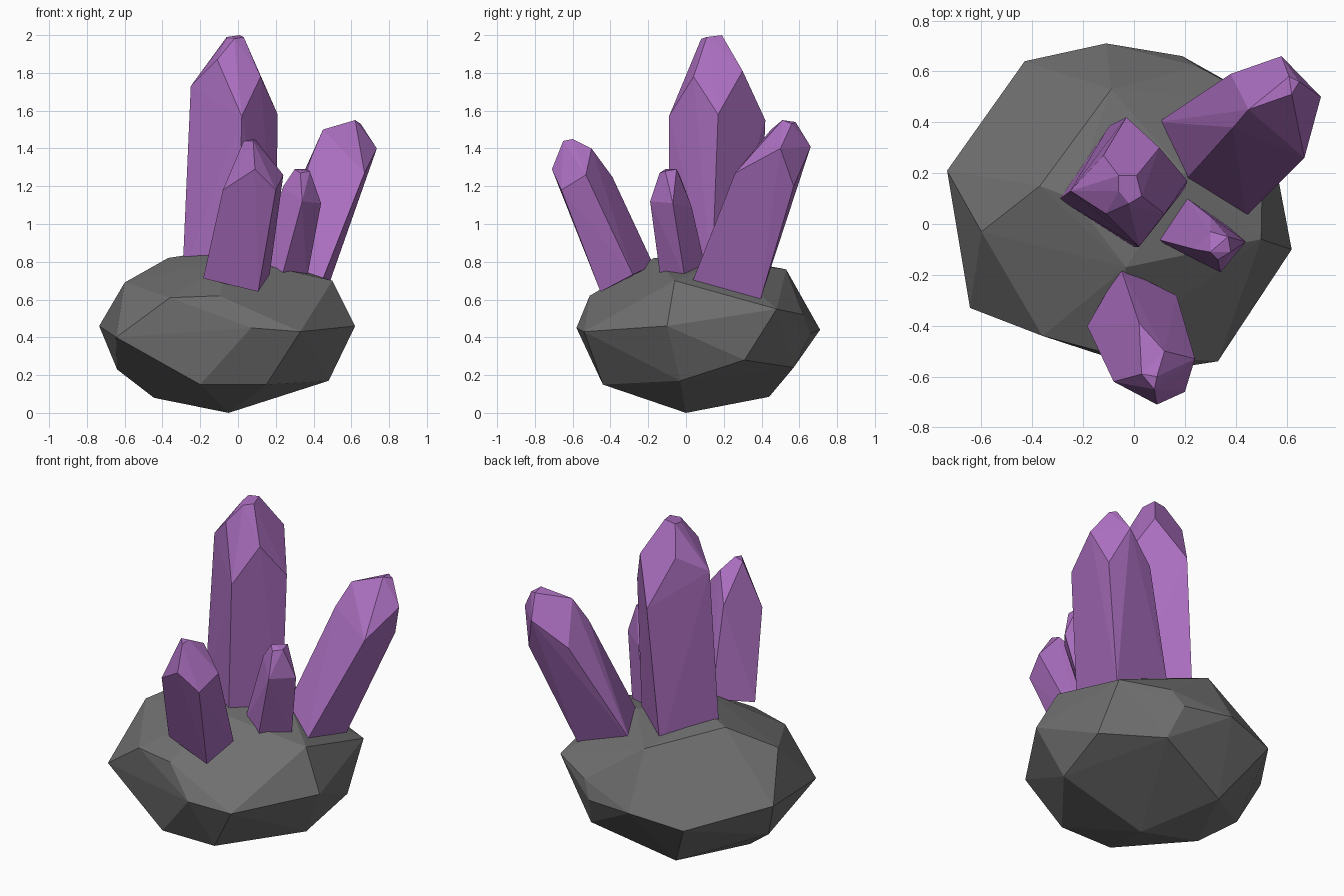
import bpy, bmesh
from mathutils import Vector


def material(name, rgb):
    m = bpy.data.materials.new(name)
    m.diffuse_color = (*rgb, 1)
    return m


def hull_object(name, points, mat):
    """Flat-faced convex solid wrapped around a few points."""
    bm = bmesh.new()
    for p in points:
        bm.verts.new(p)
    bmesh.ops.convex_hull(bm, input=bm.verts[:])
    loose = [v for v in bm.verts if not v.link_faces]
    bmesh.ops.delete(bm, geom=loose, context='VERTS')
    bmesh.ops.dissolve_limit(bm, angle_limit=0.03, verts=bm.verts[:], edges=bm.edges[:])
    bmesh.ops.recalc_face_normals(bm, faces=bm.faces[:])
    me = bpy.data.meshes.new(name)
    bm.to_mesh(me)
    bm.free()
    me.materials.append(mat)
    ob = bpy.data.objects.new(name, me)
    bpy.context.collection.objects.link(ob)
    return ob


def crystal(name, feet, shoulders, tip, sink=0.03):
    """Prism from feet to shoulders, capped by a faceted tip; feet run on into the rock."""
    root = []
    for f, s in zip(feet, shoulders):
        f, s = Vector(f), Vector(s)
        root.append(f + (f - s).normalized() * sink)
    hull_object(name, root + list(shoulders) + list(tip), purple)


purple = material("amethyst purple", (0.40, 0.156, 0.515))
grey = material("rock grey", (0.16, 0.16, 0.16))

# Rock base: underside, waist and crown
under = [(-0.05, 0, 0), (-0.445, 0.02, 0.08), (-0.24, 0.44, 0.085), (0.48, -0.03, 0.17),
         (0.15, -0.44, 0.15), (-0.2, -0.44, 0.15), (-0.64, 0.12, 0.23),
         (0.24, 0.57, 0.24), (0.52, 0.31, 0.28)]
waist = [(-0.735, 0.21, 0.46), (-0.645, -0.33, 0.40), (0.07, -0.58, 0.45),
         (0.33, -0.54, 0.43), (0.62, -0.1, 0.46), (0.57, 0.17, 0.48),
         (0.51, 0.48, 0.55), (0.25, 0.62, 0.52), (0.19, 0.66, 0.42),
         (-0.11, 0.71, 0.44), (-0.43, 0.64, 0.39)]
crown = [(-0.36, -0.44, 0.61), (-0.1, -0.51, 0.62), (-0.6, -0.03, 0.69),
         (-0.37, 0.15, 0.82), (-0.24, 0.1, 0.84), (-0.03, -0.17, 0.82),
         (0.5, -0.06, 0.70), (-0.09, 0.53, 0.76), (0.2, 0.2, 0.80)]
hull_object("rock_base", under + waist + crown, grey)

# Tall central crystal
crystal("tall_crystal",
        [(-0.29, 0.10, 0.82), (0.0, -0.09, 0.8), (0.2, 0.14, 0.78), (-0.09, 0.39, 0.8)],
        [(-0.25, 0.13, 1.73), (0.02, -0.09, 1.57), (0.21, 0.17, 1.58), (-0.03, 0.42, 1.55)],
        [(-0.11, 0.04, 1.87), (0.12, 0.04, 1.78), (0.10, 0.30, 1.81), (-0.12, 0.27, 1.83),
         (-0.06, 0.19, 1.99), (0.01, 0.19, 2.0), (0.03, 0.11, 1.99),
         (-0.02, 0.08, 1.98), (-0.06, 0.13, 1.98)], 0.1)

# Front crystal, leaning forward
crystal("front_crystal",
        [(-0.18, -0.41, 0.73), (0.11, -0.46, 0.66), (0.17, -0.29, 0.75), (-0.05, -0.18, 0.8)],
        [(-0.08, -0.62, 1.18), (0.2, -0.66, 1.18), (0.24, -0.53, 1.26), (0.02, -0.39, 1.25)],
        [(0.09, -0.71, 1.29), (0.03, -0.59, 1.44), (0.09, -0.6, 1.45),
         (0.12, -0.5, 1.40), (0.08, -0.65, 1.44)], 0.02)

# Small crystal
crystal("small_crystal",
        [(0.09, -0.06, 0.76), (0.24, -0.14, 0.75), (0.37, -0.01, 0.74), (0.21, 0.10, 0.78)],
        [(0.24, -0.10, 1.2), (0.34, -0.19, 1.12), (0.44, -0.07, 1.11), (0.3, 0.03, 1.09)],
        [(0.3, -0.11, 1.29), (0.37, -0.05, 1.29), (0.38, -0.11, 1.28),
         (0.33, -0.14, 1.27), (0.3, -0.03, 1.25)])

# Large crystal, leaning back and to the right
crystal("leaning_crystal",
        [(0.21, 0.18, 0.79), (0.45, 0.04, 0.71), (0.46, 0.40, 0.62), (0.11, 0.41, 0.74)],
        [(0.39, 0.38, 1.36), (0.67, 0.26, 1.27), (0.66, 0.57, 1.20), (0.38, 0.59, 1.27)],
        [(0.735, 0.5, 1.40), (0.54, 0.48, 0.93), (0.58, 0.66, 1.41), (0.45, 0.45, 1.5),
         (0.62, 0.51, 1.55), (0.65, 0.56, 1.53), (0.61, 0.58, 1.54)])
